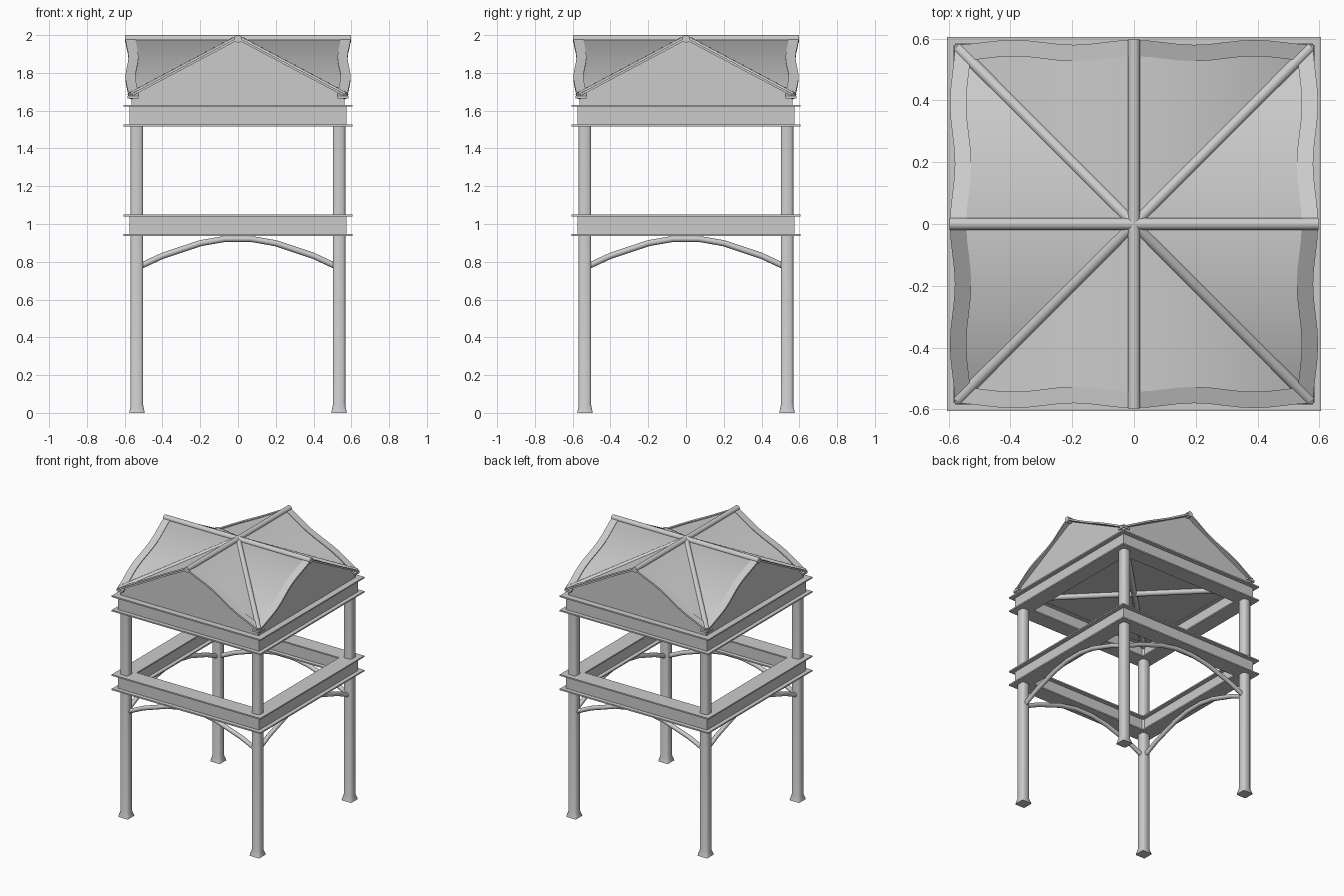
import bpy, bmesh, math
from mathutils import Matrix, Vector

cube = bpy.data.objects.get("Cube")
if cube:
    bpy.data.objects.remove(cube, do_unlink=True)

grey = bpy.data.materials.new("plain_grey")
grey.use_nodes = True
grey.diffuse_color = (0.6, 0.6, 0.6, 1)
grey.node_tree.nodes["Principled BSDF"].inputs["Base Color"].default_value = (0.6, 0.6, 0.6, 1)

POST, EAVE, RIDGE = 0.535, 1.675, 1.985
SIDES = ("front", "left", "back", "right")


def finish(name, bm, turn=0):
    """Turn a bmesh in quarter steps about z and make it an object."""
    bm.transform(Matrix.Rotation(turn * math.pi / 2, 4, "Z"))
    mesh = bpy.data.meshes.new(name)
    bm.to_mesh(mesh)
    bm.free()
    mesh.materials.append(grey)
    ob = bpy.data.objects.new(name, mesh)
    bpy.context.collection.objects.link(ob)
    return ob


def smooth(ob, degrees):
    bpy.ops.object.select_all(action="DESELECT")
    ob.select_set(True)
    bpy.context.view_layer.objects.active = ob
    bpy.ops.object.shade_smooth_by_angle(angle=math.radians(degrees))


def tube(name, points, radius, turn=0):
    """Sweep a round section along a path."""
    bm = bmesh.new()
    rings, n = [], 12
    points = [Vector(p) for p in points]
    for i, p in enumerate(points):
        d = (points[min(i + 1, len(points) - 1)] - points[max(i - 1, 0)]).normalized()
        side = d.cross(Vector((0, 0, 1))).normalized()
        up = side.cross(d)
        rings.append([bm.verts.new(p + radius * (side * math.cos(a) + up * math.sin(a)))
                      for a in (2 * math.pi * k / n for k in range(n))])
    for a, b in zip(rings, rings[1:]):
        for k in range(n):
            bm.faces.new((a[k], a[(k + 1) % n], b[(k + 1) % n], b[k]))
    bm.faces.new(rings[0])
    bm.faces.new(rings[-1])
    bmesh.ops.recalc_face_normals(bm, faces=bm.faces)
    smooth(finish(name, bm, turn), 40)


def square_frame(name, outer, inner, low, high):
    """Square ring with a rectangular section."""
    bm = bmesh.new()
    corners = [(1, 1), (-1, 1), (-1, -1), (1, -1)]
    loops = [[bm.verts.new((x * r, y * r, z)) for x, y in corners]
             for r, z in ((outer, low), (outer, high), (inner, high), (inner, low))]
    for i in range(4):
        a, b = loops[i], loops[(i + 1) % 4]
        for k in range(4):
            bm.faces.new((a[k], a[(k + 1) % 4], b[(k + 1) % 4], b[k]))
    bmesh.ops.recalc_face_normals(bm, faces=bm.faces)
    finish(name, bm)


def post(name, turn):
    """Chamfered square post with a flared foot."""
    bm = bmesh.new()
    rings = []
    for half, cut, z in ((0.04, 0.004, 0), (0.039, 0.006, 0.01),
                         (0.033, 0.012, 0.04), (0.033, 0.012, 1.6)):
        c = half - cut
        ring = [(half, -c), (half, c), (c, half), (-c, half),
                (-half, c), (-half, -c), (-c, -half), (c, -half)]
        rings.append([bm.verts.new((POST + x, POST + y, z)) for x, y in ring])
    for a, b in zip(rings, rings[1:]):
        for k in range(8):
            bm.faces.new((a[k], a[(k + 1) % 8], b[(k + 1) % 8], b[k]))
    bm.faces.new(rings[0][::-1])
    bm.faces.new(rings[-1])
    smooth(finish(name, bm, turn), 50)


def gable_wall(name, turn):
    bm = bmesh.new()
    outline = [(-0.565, 1.625), (0.565, 1.625), (0.565, 1.675), (0, 1.975), (-0.565, 1.675)]
    bm.faces.new([bm.verts.new((x, -0.56, z)) for x, z in outline])
    finish(name, bm, turn)


def roof_sheet(name, turn):
    """Two slopes meeting at one ridge."""
    bm = bmesh.new()
    top = bm.verts.new((0, 0, RIDGE))
    end = bm.verts.new((0, -0.55, RIDGE))
    for s in (-1, 1):
        corner = bm.verts.new((s * 0.575, -0.575, EAVE))
        bm.faces.new((top, end, corner) if s > 0 else (top, corner, end))
    smooth(finish(name, bm, turn), 70)


def roof_lip(name, turn):
    """Wavy-edged strip along both rakes of a gable."""
    bm = bmesh.new()
    rows = []
    steps = 12
    for i in range(-steps, steps + 1):
        t = abs(i) / steps
        wave = math.cos(3 * math.pi * t)
        x, z = 0.585 * i / steps, RIDGE + 0.003 - (RIDGE - EAVE) * t
        outer = 0.588 + 0.008 * wave
        inner = 0.535 + 0.008 * wave
        rows.append([bm.verts.new((x, -y, z - dz))
                     for y, dz in ((outer, 0), (inner, 0), (inner, 0.014), (outer, 0.014))])
    for a, b in zip(rows, rows[1:]):
        for k in range(4):
            bm.faces.new((a[k], a[(k + 1) % 4], b[(k + 1) % 4], b[k]))
    bm.faces.new(rows[0])
    bm.faces.new(rows[-1])
    bmesh.ops.recalc_face_normals(bm, faces=bm.faces)
    smooth(finish(name, bm, turn), 30)


# Beam frames: web with a thin flange above and below
for level, low, high in (("lower", 0.94, 1.047), ("upper", 1.52, 1.627)):
    square_frame(level + "_beam_web", 0.575, 0.515, low, high)
    square_frame(level + "_beam_bottom_flange", 0.605, 0.485, low - 0.004, low + 0.006)
    square_frame(level + "_beam_top_flange", 0.605, 0.485, high - 0.006, high + 0.004)

# Ceiling under the roof
bm = bmesh.new()
bmesh.ops.create_grid(bm, x_segments=1, y_segments=1, size=0.55)
bmesh.ops.translate(bm, verts=bm.verts, vec=(0, 0, 1.625))
finish("ceiling", bm)

# Parts repeated on each side
arch = [(x, -POST, 0.925 - 0.145 * (abs(x) / 0.51) ** 1.8)
        for x in (-0.51, -0.4, -0.2, -0.07, 0.07, 0.2, 0.4, 0.51)]
for turn, side in enumerate(SIDES):
    post(side + "_post", turn)
    tube(side + "_arch_brace", arch, 0.016, turn)
    gable_wall(side + "_gable_wall", turn)
    roof_sheet(side + "_roof_sheet", turn)
    roof_lip(side + "_roof_lip", turn)
    tube(side + "_ridge_pole", [(0, 0, 1.98), (0, -0.598, 1.98)], 0.02, turn)
    tube(side + "_valley_pole", [(0, 0, 1.98), (0.57, -0.57, EAVE + 0.003)], 0.019, turn)

# Crossed ties beneath the ceiling
for turn in (0, 1):
    tube("ceiling_tie", [(-0.54, -0.54, 1.615), (0.54, 0.54, 1.615)], 0.02, turn)
